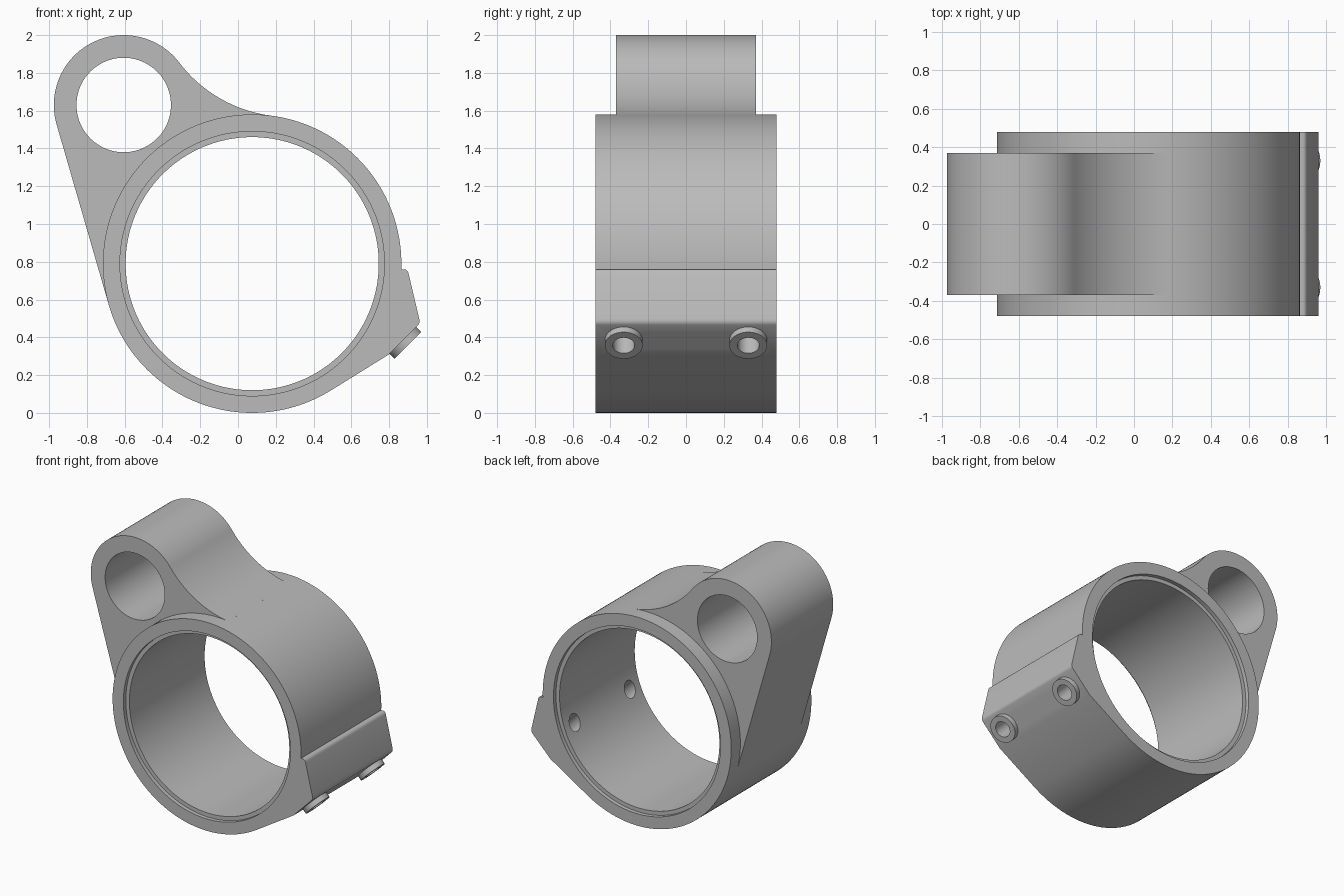
import bpy, bmesh, math
from mathutils import Vector, Matrix

if "Cube" in bpy.data.objects:
    bpy.data.objects.remove(bpy.data.objects["Cube"])

RING, R = Vector((0.075, 0.79)), 0.79      # main ring, x-z plane
EYE, RE = Vector((-0.605, 1.63)), 0.37     # upper eye
FILLET = 0.73                              # blend between eye and ring
HALF, HALF_EYE = 0.48, 0.37                # half depths

grey = bpy.data.materials.new("grey metal")
grey.use_nodes = True
grey.diffuse_color = (0.5, 0.5, 0.5, 1)
grey.node_tree.nodes["Principled BSDF"].inputs["Base Color"].default_value = (0.5, 0.5, 0.5, 1)


def finish(bm, name):
    bmesh.ops.recalc_face_normals(bm, faces=bm.faces)
    me = bpy.data.meshes.new(name)
    bm.to_mesh(me)
    bm.free()
    me.materials.append(grey)
    ob = bpy.data.objects.new(name, me)
    bpy.context.collection.objects.link(ob)
    return ob


def prism(name, pts, half):
    """Extrude an x-z outline along y."""
    bm = bmesh.new()
    f = bm.faces.new([bm.verts.new((p[0], -half, p[1])) for p in pts])
    ext = bmesh.ops.extrude_face_region(bm, geom=[f])["geom"]
    bmesh.ops.translate(bm, vec=(0, 2 * half, 0),
                        verts=[v for v in ext if isinstance(v, bmesh.types.BMVert)])
    return finish(bm, name)


def lathe(name, profile, matrix, n=128):
    """Closed solid from (radius, height) pairs, turned about local z."""
    bm = bmesh.new()
    loops = [[bm.verts.new(matrix @ Vector((r * math.cos(2 * math.pi * i / n),
                                            r * math.sin(2 * math.pi * i / n), h)))
              for i in range(n)] for r, h in profile]
    for a, b in zip(loops, loops[1:]):
        for i in range(n):
            j = (i + 1) % n
            bm.faces.new((a[i], a[j], b[j], b[i]))
    bm.faces.new(loops[0])
    bm.faces.new(loops[-1])
    return finish(bm, name)


def arc(c, r, a0, a1, n):
    return [c + r * Vector((math.cos(a0 + (a1 - a0) * i / n), math.sin(a0 + (a1 - a0) * i / n)))
            for i in range(n + 1)]


def angle(v):
    return math.atan2(v.y, v.x)


def cut(ob, cutters):
    for c in cutters:
        m = ob.modifiers.new("cut", 'BOOLEAN')
        m.operation, m.solver, m.object = 'DIFFERENCE', 'EXACT', c
    dg = bpy.context.evaluated_depsgraph_get()
    me = bpy.data.meshes.new_from_object(ob.evaluated_get(dg))
    ob.modifiers.clear()
    ob.data = me


def along_y(c):
    return Matrix.Translation((c.x, 0, c.y)) @ Matrix.Rotation(math.pi / 2, 4, 'X')


# Ring with the clamp pad on its lower left side
corner = Vector((0.80, 0.31))
rel = corner - RING
a_low = angle(rel) - math.acos(R / rel.length)
a_top = math.asin((0.76 - RING.y) / R)
pad = [(0.882, 0.76), (0.891, 0.757), (0.898, 0.75), (0.903, 0.738),
       (0.959, 0.50), (0.961, 0.488), (0.960, 0.477), (0.954, 0.466), corner]
ring = prism("clamp_ring", arc(RING, R, a_low, a_top - 2 * math.pi, 160)[::1] + pad, HALF)

# Eye lug: tangent to the ring on one side, filleted into it on the other
u = RING - EYE
a_line = angle(u) - math.acos((RE - R) / u.length)
d1, d2 = RE + FILLET, R + FILLET
t = (d1 * d1 - d2 * d2 + u.length_squared) / (2 * u.length)
h = math.sqrt(d1 * d1 - t * t)
un = u.normalized()
fc = EYE + un * t + Vector((-un.y, un.x)) * h
a_eye, a_ring = angle(fc - EYE), angle(fc - RING)
f0, f1 = angle(EYE - fc), angle(RING - fc)
if f0 > 0:
    f0 -= 2 * math.pi
a_line %= 2 * math.pi
outline = arc(EYE, RE, a_line, a_eye, 72)
outline += arc(fc, FILLET, f0, f1, 40)[1:]
outline += arc(RING, 0.745, a_ring, a_line, 60)
outline.append(RING + R * Vector((math.cos(a_line), math.sin(a_line))))
lug = prism("eye_lug", outline, HALF_EYE)

# Screw bosses on the slanted pad face
axis = Vector((1, 0, -1)).normalized()
turn = axis.to_track_quat('Z', 'Y').to_matrix().to_4x4()
bosses, drills = [], []
for side, y in (("front", -0.33), ("back", 0.33)):
    m = Matrix.Translation((0.90, y, 0.357)) @ turn
    bosses.append(lathe(side + "_screw_boss", [(0.1, -0.06), (0.1, 0)], m, 64))
    drills.append(lathe("drill", [(0.058, -0.5), (0.058, 0.1)], m, 48))

# Bores: the main one has a shallow step at both ends
step = HALF - 0.03
bore = lathe("bore", [(0.70, -0.6), (0.70, -step), (0.67, -step),
                      (0.67, step), (0.70, step), (0.70, 0.6)], along_y(RING), 160)
eye_bore = lathe("eye_bore", [(0.25, -0.6), (0.25, 0.6)], along_y(EYE), 96)
cut(ring, [bore] + drills)
cut(lug, [eye_bore])
for b, d in zip(bosses, drills):
    cut(b, [d])
for c in drills + [bore, eye_bore]:
    bpy.data.objects.remove(c)

# Smooth curves, sharp edges
for o in bpy.context.selected_objects:
    o.select_set(False)
for o in [ring, lug] + bosses:
    o.select_set(True)
bpy.context.view_layer.objects.active = ring
bpy.ops.object.shade_smooth_by_angle(angle=math.radians(30))
